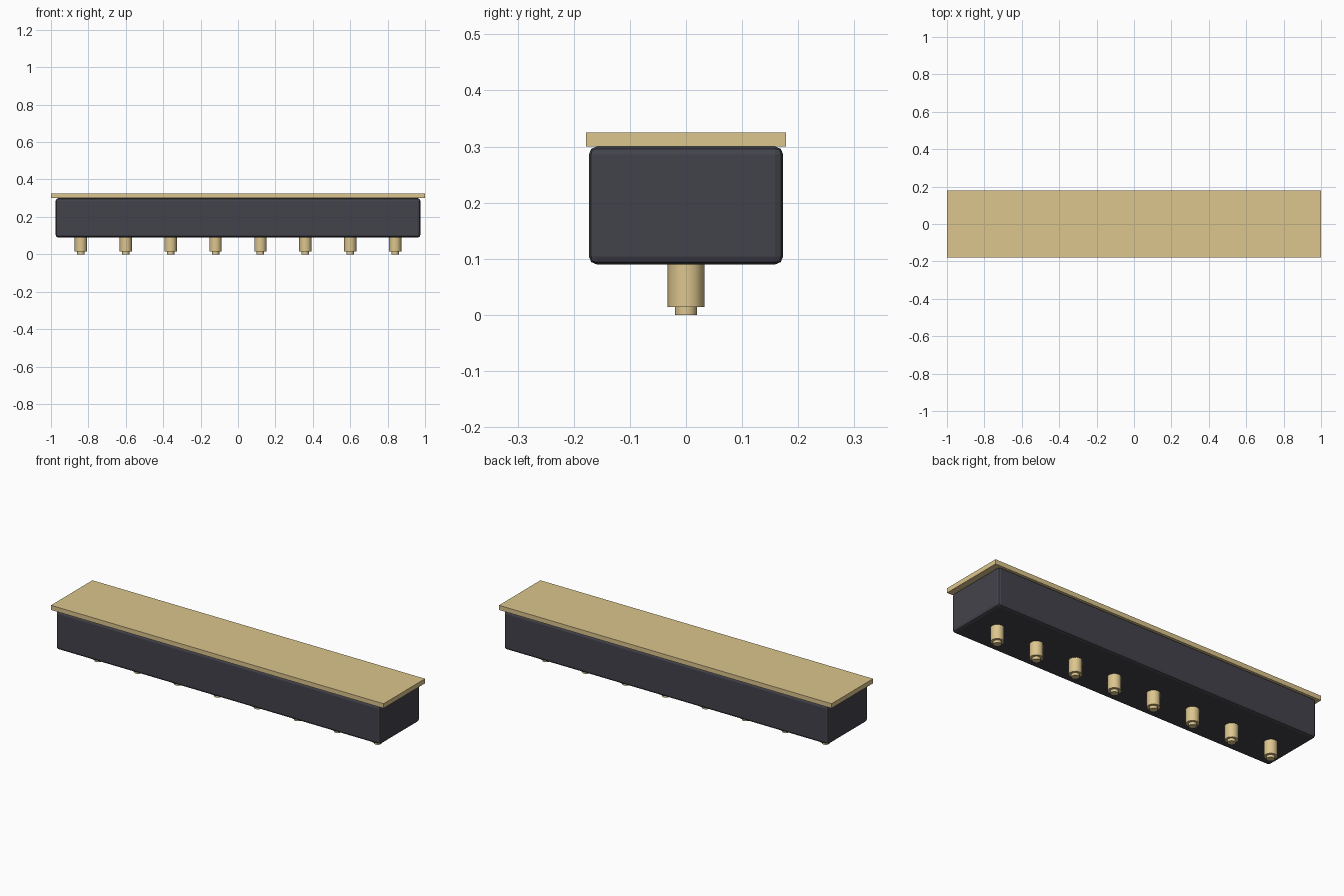
import bpy

if "Cube" in bpy.data.objects:
    bpy.data.objects.remove(bpy.data.objects["Cube"])

def material(name, color):
    m = bpy.data.materials.new(name)
    m.diffuse_color = color
    m.use_nodes = True
    m.node_tree.nodes["Principled BSDF"].inputs["Base Color"].default_value = m.diffuse_color
    return m

brass = material("brass", (0.72, 0.56, 0.27, 1))
dark = material("dark_plastic", (0.055, 0.055, 0.07, 1))

def finish(name, mat):
    o = bpy.context.object
    o.name = name
    o.data.materials.append(mat)
    return o

def box(name, hx, hy, z0, z1, mat):
    bpy.ops.mesh.primitive_cube_add(size=1, location=(0, 0, (z0 + z1) / 2))
    bpy.context.object.scale = (2 * hx, 2 * hy, z1 - z0)
    bpy.ops.object.transform_apply(location=False, rotation=False, scale=True)
    return finish(name, mat)

def peg(name, x, r, z0, z1):
    bpy.ops.mesh.primitive_cylinder_add(vertices=12, radius=r, depth=z1 - z0,
                                        location=(x, 0, (z0 + z1) / 2))
    bpy.ops.object.shade_smooth_by_angle(angle=0.6)
    return finish(name, brass)

# Thin plate overhanging the housing
box("top_plate", 1.0, 0.178, 0.30, 0.325, brass)

# Housing with softly rounded edges
body = box("housing", 0.975, 0.173, 0.09, 0.30, dark)
bevel = body.modifiers.new("rounded_edges", 'BEVEL')
bevel.width = 0.014
bevel.segments = 2

# Row of eight stepped pins underneath
for i in range(8):
    x = (i - 3.5) * 0.24
    peg(f"pin_{i + 1}", x, 0.033, 0.014, 0.095)
    peg(f"pin_tip_{i + 1}", x, 0.02, 0.0, 0.016)
